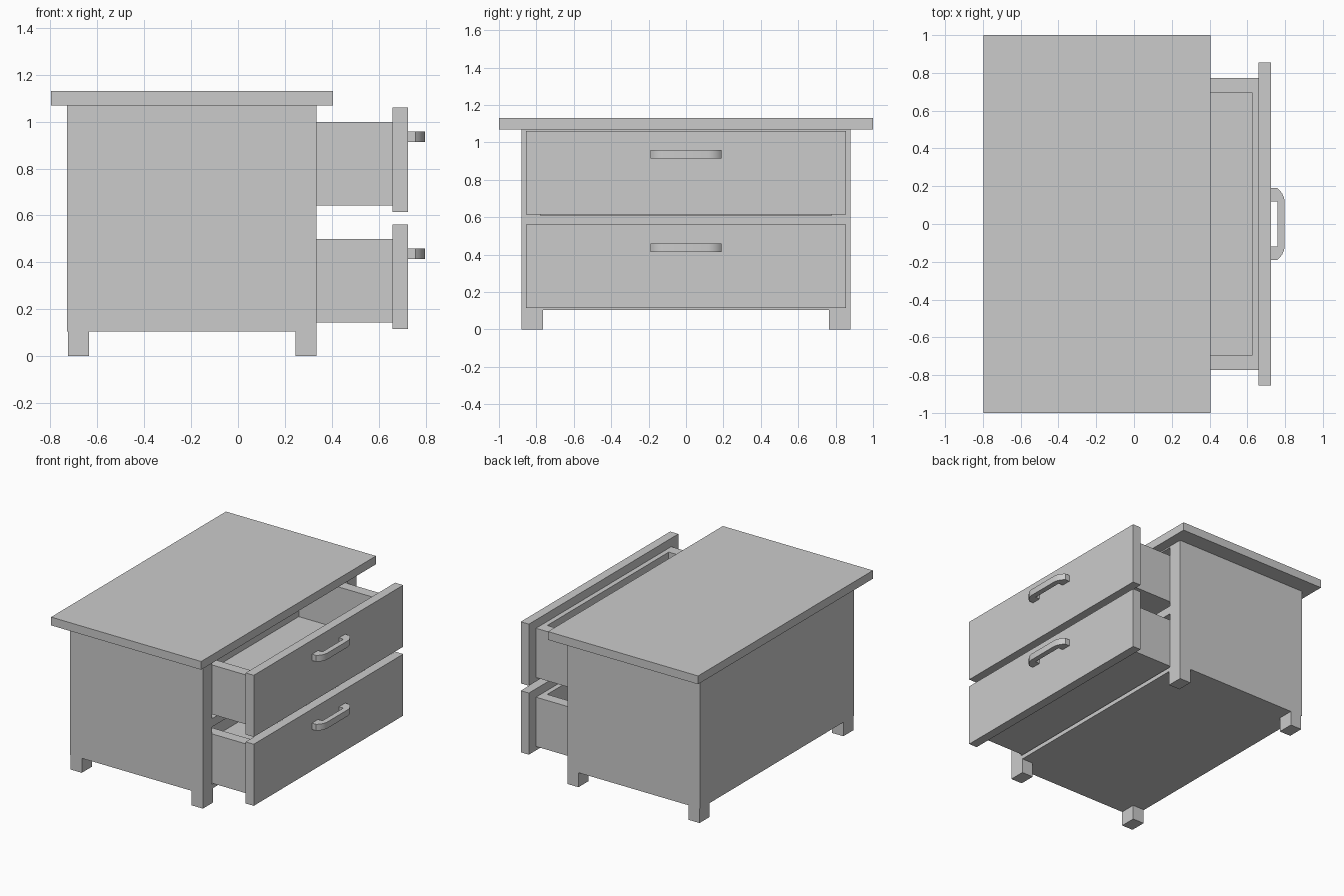
import bpy, bmesh
from mathutils import Vector

if "Cube" in bpy.data.objects:
    bpy.data.objects.remove(bpy.data.objects["Cube"])


def finish(name, bm):
    bmesh.ops.recalc_face_normals(bm, faces=bm.faces)
    me = bpy.data.meshes.new(name)
    bm.to_mesh(me)
    bm.free()
    ob = bpy.data.objects.new(name, me)
    bpy.context.collection.objects.link(ob)
    return ob


def box_mesh(lo, hi):
    bm = bmesh.new()
    bmesh.ops.create_cube(bm, size=1)
    for v in bm.verts:
        v.co = Vector([hi[i] if v.co[i] > 0 else lo[i] for i in range(3)])
    return bm


def box(name, lo, hi):
    return finish(name, box_mesh(lo, hi))


def hollow(name, lo, hi, ilo, ihi, axis):
    """Box with a cavity opening on its positive axis side."""
    bm = box_mesh(lo, hi)
    bm.normal_update()
    face = max(bm.faces, key=lambda f: f.calc_center_median()[axis] - lo[axis])
    bmesh.ops.inset_region(bm, faces=[face], thickness=0.01)
    mid = [(a + b) / 2 for a, b in zip(lo, hi)]
    for v in face.verts:
        for i in range(3):
            if i != axis:
                v.co[i] = ihi[i] if v.co[i] > mid[i] else ilo[i]
    floor = bmesh.ops.extrude_discrete_faces(bm, faces=[face])["faces"][0]
    for v in floor.verts:
        v.co[axis] = ilo[axis]
    return finish(name, bm)


def handle(name, z0, z1):
    """Pull handle: half profile in x/y, mirrored and extruded upwards."""
    half = [(0.76, 0.12), (0.725, 0.12), (0.725, 0.19), (0.758, 0.19),
            (0.772, 0.178), (0.784, 0.162), (0.793, 0.143), (0.798, 0.12)]
    pts = half + [(x, -y) for x, y in reversed(half)]
    bm = bmesh.new()
    face = bm.faces.new([bm.verts.new((x, y, z0)) for x, y in pts])
    ext = bmesh.ops.extrude_face_region(bm, geom=[face])["geom"]
    for v in ext:
        if isinstance(v, bmesh.types.BMVert):
            v.co.z = z1
    ob = finish(name, bm)
    bpy.ops.object.select_all(action='DESELECT')
    ob.select_set(True)
    bpy.context.view_layer.objects.active = ob
    bpy.ops.object.shade_smooth_by_angle()
    return ob


# Table top and open-fronted cabinet with a divider shelf
box("table_top", (-0.797, -1, 1.07), (0.405, 1, 1.13))
hollow("cabinet", (-0.73, -0.88, 0.105), (0.335, 0.88, 1.07),
       (-0.66, -0.777, 0.135), (0, 0.777, 1.06), 0)
box("divider_shelf", (-0.66, -0.777, 0.55), (0.333, 0.777, 0.61))

# Four feet
for end, x0 in (("back", -0.725), ("front", 0.245)):
    for side, y0 in (("left", -0.88), ("right", 0.765)):
        box(f"{end}_{side}_foot", (x0, y0, 0), (x0 + 0.09, y0 + 0.115, 0.105))

# Two pulled-out drawers with front panels and handles
for level, z in (("lower", 0.0), ("upper", 0.499)):
    hollow(f"{level}_drawer_tray", (-0.035, -0.773, z + 0.143), (0.66, 0.773, z + 0.5),
           (0.0, -0.695, z + 0.2), (0.625, 0.695, 0), 2)
    box(f"{level}_drawer_front", (0.66, -0.855, z + 0.115), (0.725, 0.855, z + 0.561))
    handle(f"{level}_handle", z + 0.414, z + 0.46)
